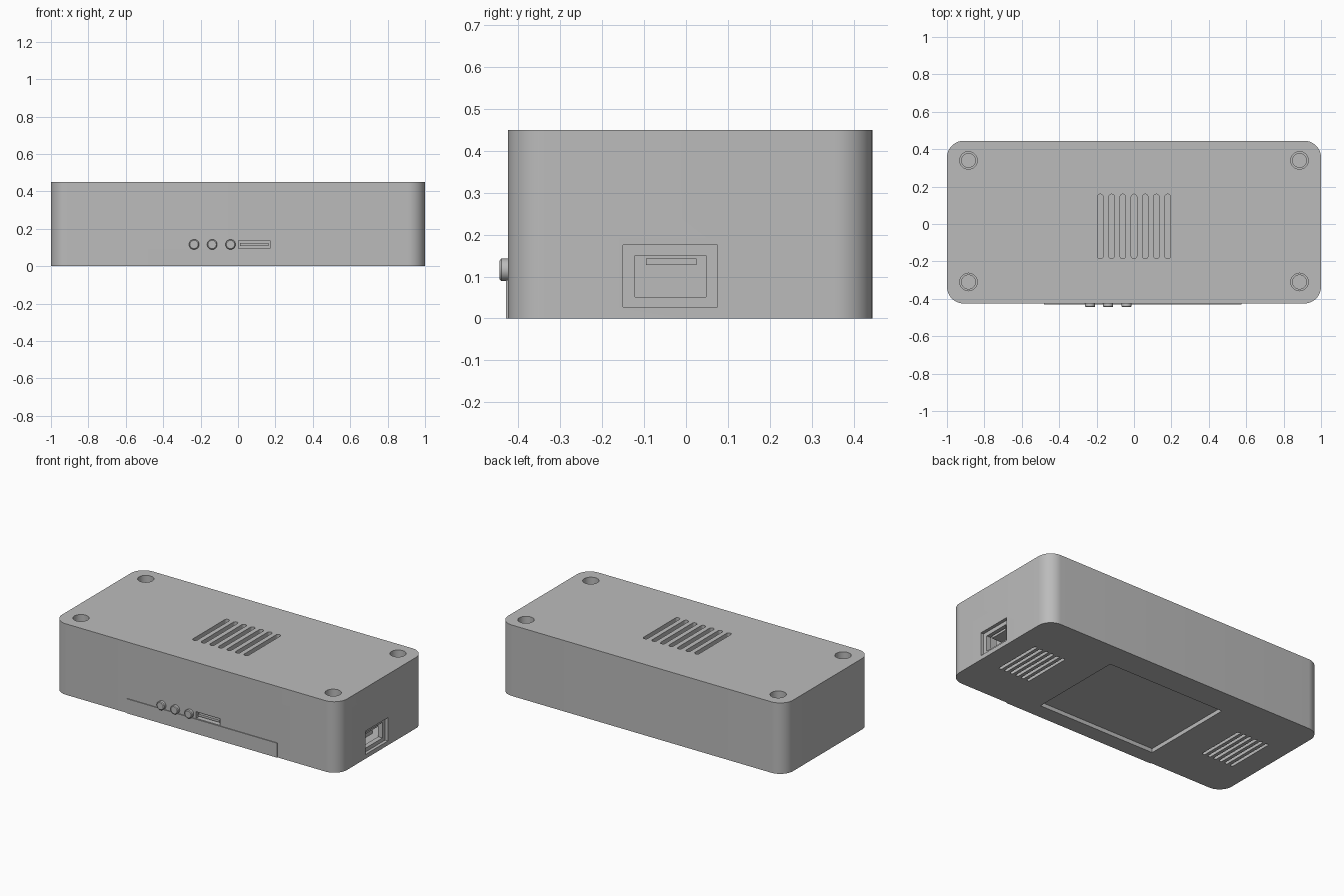
import bpy
import bmesh
import math
from mathutils import Matrix

cube = bpy.data.objects.get("Cube")
if cube:
    bpy.data.objects.remove(cube, do_unlink=True)

grey = bpy.data.materials.new("casing grey")
grey.use_nodes = True
colour = (0.5, 0.5, 0.5, 1)
grey.diffuse_color = colour
grey.node_tree.nodes["Principled BSDF"].inputs["Base Color"].default_value = colour


def finish(bm, name):
    mesh = bpy.data.meshes.new(name)
    bm.to_mesh(mesh)
    bm.free()
    mesh.materials.append(grey)
    ob = bpy.data.objects.new(name, mesh)
    bpy.context.collection.objects.link(ob)
    return ob


def block(name, x, y, z, radius=0, segments=8):
    """Box between (min, max) pairs, optionally with rounded vertical edges."""
    bm = bmesh.new()
    size = Matrix.Diagonal((x[1] - x[0], y[1] - y[0], z[1] - z[0], 1))
    mid = Matrix.Translation(((x[0] + x[1]) / 2, (y[0] + y[1]) / 2, (z[0] + z[1]) / 2))
    bmesh.ops.create_cube(bm, size=1, matrix=mid @ size)
    if radius:
        upright = [e for e in bm.edges
                   if abs(e.verts[0].co.z - e.verts[1].co.z) > 0.001]
        bmesh.ops.bevel(bm, geom=upright, offset=radius, segments=segments,
                        profile=0.5, affect='EDGES')
    return finish(bm, name)


def cylinder(name, centre, radius, depth, tip=None, along_y=False):
    bm = bmesh.new()
    matrix = Matrix.Translation(centre)
    if along_y:
        matrix = matrix @ Matrix.Rotation(math.pi / 2, 4, 'X')
    bmesh.ops.create_cone(bm, cap_ends=True, segments=32, radius1=radius,
                          radius2=tip or radius, depth=depth, matrix=matrix)
    return finish(bm, name)


def cut(target, cutter):
    mod = target.modifiers.new("cut", 'BOOLEAN')
    mod.operation = 'DIFFERENCE'
    mod.solver = 'EXACT'
    mod.object = cutter
    bpy.context.view_layer.objects.active = target
    bpy.ops.object.modifier_apply(modifier=mod.name)
    bpy.data.objects.remove(cutter, do_unlink=True)


def slots(target, x_mid, y_mid, count, step, width, length, z):
    """Row of round-ended vent slots running front to back."""
    for i in range(count):
        x = x_mid + (i - (count - 1) / 2) * step
        cut(target, block("slot_cutter", (x - width / 2, x + width / 2),
                          (y_mid - length / 2, y_mid + length / 2), z,
                          width * 0.49, 6))


# Hollow rounded casing
casing = block("casing", (-1, 1), (-0.425, 0.445), (0, 0.45), 0.09, 12)
cut(casing, block("cavity", (-0.95, 0.95), (-0.24, 0.27), (0.045, 0.4)))

# Stepped screw holes in the top corners
for x in (-0.885, 0.885):
    for y in (-0.31, 0.34):
        cut(casing, cylinder("hole_cutter", (x, y, 0.42), 0.047, 0.14))
        cut(casing, cylinder("hole_cutter", (x, y, 0.3), 0.037, 0.2))

# Vents in the top and the underside
slots(casing, 0, -0.013, 7, 0.06, 0.03, 0.345, (0.38, 0.5))
for x in (-0.745, 0.75):
    slots(casing, x, 0.0, 6, 0.041, 0.02, 0.32, (-0.05, 0.06))

# Recessed label panel underneath
cut(casing, block("panel_cutter", (-0.41, 0.41), (-0.33, 0.28), (-0.05, 0.025)))

# Side socket: shallow frame, then a deeper opening
cut(casing, block("frame_cutter", (0.98, 1.1), (-0.15, 0.075), (0.027, 0.175)))
cut(casing, block("socket_cutter", (0.9, 1.1), (-0.122, 0.048), (0.051, 0.15)))
block("socket_back", (0.87, 0.89), (-0.15, 0.075), (0.045, 0.18))
block("socket_tongue", (0.88, 0.965), (-0.095, 0.025), (0.128, 0.143))

# Front connector slot with its tongue
cut(casing, block("slot_cutter", (0.003, 0.172), (-0.5, -0.36), (0.095, 0.137)))
block("connector_tongue", (0.012, 0.163), (-0.418, -0.355), (0.109, 0.123))

# Thin front cover strip and push buttons
block("front_strip", (-0.48, 0.575), (-0.43, -0.42), (0, 0.092))
for i, x in enumerate((-0.235, -0.138, -0.04)):
    cylinder(f"button_{i + 1}", (x, -0.428, 0.116), 0.027, 0.026, along_y=True)
    cylinder(f"button_cap_{i + 1}", (x, -0.443, 0.116), 0.027, 0.004, 0.022, True)

# Smooth the curved walls and keep the hard edges
for ob in bpy.data.objects:
    ob.select_set(ob.type == 'MESH' and ob.data.materials.get(grey.name) is not None)
bpy.context.view_layer.objects.active = casing
bpy.ops.object.shade_smooth_by_angle(angle=math.radians(30))
